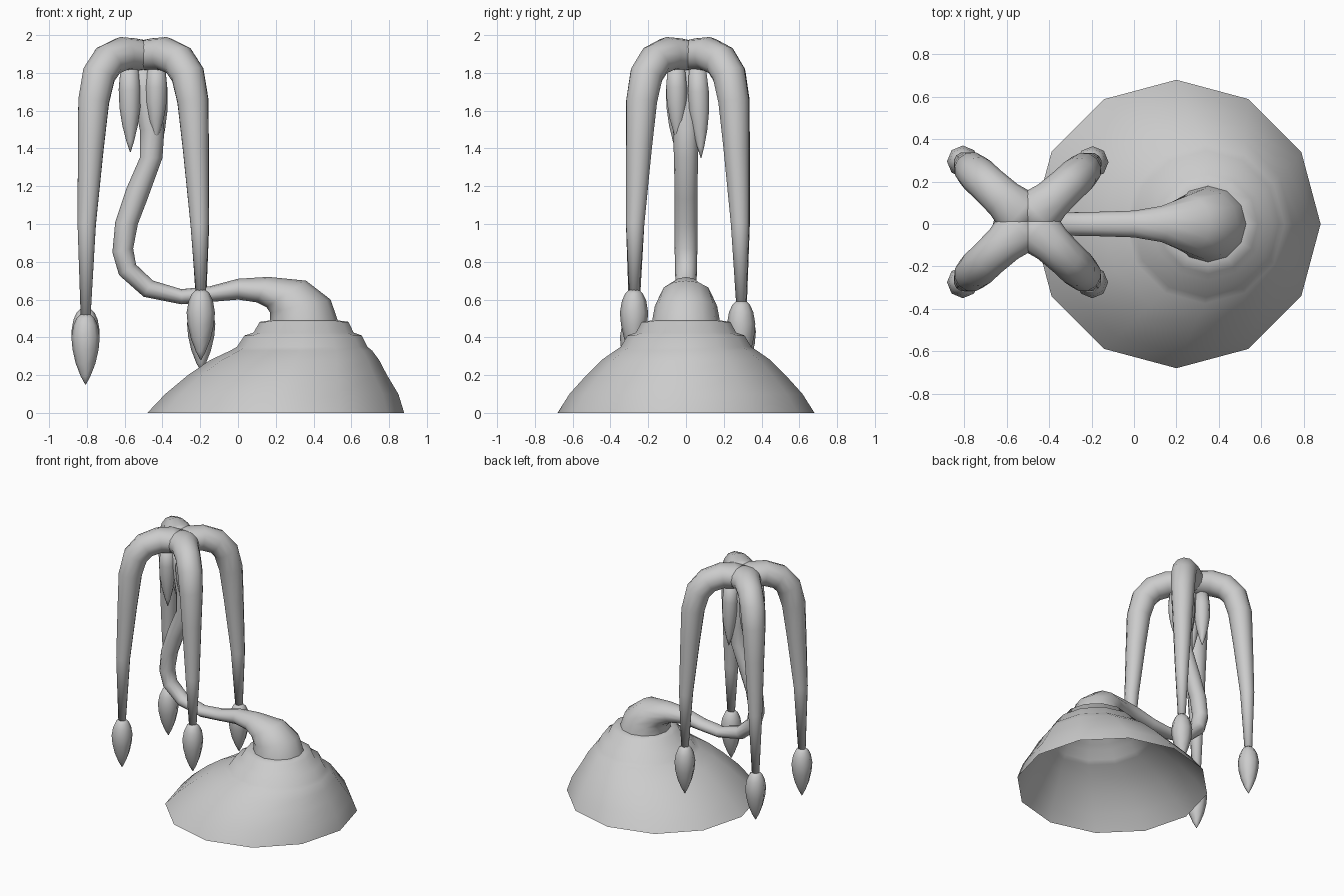
import bpy, math
from mathutils import Vector

cube = bpy.data.objects.get("Cube")
if cube:
    bpy.data.objects.remove(cube, do_unlink=True)

grey = bpy.data.materials.new("plain_grey")
grey.use_nodes = True
grey.diffuse_color = (0.6, 0.6, 0.6, 1)
grey.node_tree.nodes["Principled BSDF"].inputs["Base Color"].default_value = (0.6, 0.6, 0.6, 1)

Y, Z = Vector((0, 1, 0)), Vector((0, 0, 1))


def ring(centre, u, v, sides):
    """Closed ellipse of points spanned by the half axes u and v."""
    angles = [math.tau * i / sides for i in range(sides)]
    return [centre + u * math.cos(a) + v * math.sin(a) for a in angles]


def loft(name, rings, cap_start=True, cap_end=True):
    """Skin a list of equal rings and shade the surface smooth."""
    n = len(rings[0])
    verts = [p for r in rings for p in r]
    faces = []
    for k in range(len(rings) - 1):
        for i in range(n):
            j = (i + 1) % n
            faces.append((k * n + i, k * n + j, (k + 1) * n + j, (k + 1) * n + i))
    if cap_start:
        faces.append(tuple(reversed(range(n))))
    if cap_end:
        faces.append(tuple(range(len(verts) - n, len(verts))))
    mesh = bpy.data.meshes.new(name)
    mesh.from_pydata(verts, [], faces)
    mesh.materials.append(grey)
    for poly in mesh.polygons:
        poly.use_smooth = True
    obj = bpy.data.objects.new(name, mesh)
    bpy.context.collection.objects.link(obj)
    return obj


def spindle(name, tip, top, profile, sides=8):
    """Pointed pod from tip to top; profile holds (fraction, radius)."""
    rings = [ring(tip.lerp(top, f), Vector((r, 0, 0)), Y * r, sides) for f, r in profile]
    return loft(name, rings)


# Hollow stepped mound: (centre x, radius, height)
mound = [(.2, .68, 0), (.232, .617, .1), (.262, .527, .2), (.30, .447, .28),
         (.335, .375, .33), (.34, .345, .35), (.345, .31, .41),
         (.347, .265, .425), (.35, .235, .482), (.35, .178, .49)]
loft("mound_base", [ring(Vector((x, 0, z)), Vector((r, 0, 0)), Y * r, 12)
                    for x, r, z in mound], False, False)

# Bent stem: (outer x, outer z, inner x, inner z, half width)
stem = [(.53, .485, .17, .485, .18), (.49, .60, .17, .53, .165),
        (.36, .70, .15, .56, .135), (.16, .72, .10, .585, .085),
        (0, .71, 0, .60, .063), (-.15, .67, -.15, .587, .058),
        (-.3, .655, -.3, .575, .055), (-.45, .70, -.5, .615, .055),
        (-.54, .785, -.63, .73, .058), (-.555, .87, -.665, .85, .06),
        (-.53, 1.0, -.65, 1.01, .06), (-.48, 1.13, -.59, 1.19, .06),
        (-.4, 1.35, -.52, 1.35, .064), (-.39, 1.5, -.52, 1.5, .068),
        (-.42, 1.7, -.56, 1.7, .065), (-.44, 1.86, -.57, 1.86, .06)]
stem_rings = []
for ax, az, bx, bz, w in stem:
    a, b = Vector((ax, 0, az)), Vector((bx, 0, bz))
    stem_rings.append(ring((a + b) / 2, (a - b) / 2, Y * w, 12))
loft("bent_stem", stem_rings, False, True)

# Drooping arms: (fraction of reach, height, thickness radius, lateral radius)
arch = [(.98, 1.0, .05, .05), (.91, 1.4, .07, .07), (.86, 1.65, .084, .084),
        (.77, 1.79, .09, .09), (.61, 1.865, .091, .09), (.37, 1.9, .091, .096),
        (.15, 1.895, .088, .118), (0, 1.89, .084, .128)]
bulb_profile = [(0, .002), (.12, .026), (.3, .052), (.5, .069), (.68, .075),
                (.85, .064), (.95, .047), (1, .028)]
hub = Vector((-.5, .012, 0))
arms = {"front_right": (-.807, -.275, .52), "front_left": (-.197, -.275, .65),
        "back_left": (-.195, .292, .59), "back_right": (-.807, .295, .55)}
for side, (x, y, low) in arms.items():
    reach = Vector((x, y, 0)) - hub
    lateral = Z.cross(reach.normalized())
    path = [(1, low - .03, .026, .026)] + arch
    points = [hub + reach * f + Z * z for f, z, _, _ in path]
    rings = []
    for k, p in enumerate(points):
        along = (points[min(k + 1, len(points) - 1)] - points[max(k - 1, 0)]).normalized()
        rings.append(ring(p, lateral.cross(along) * path[k][2], lateral * path[k][3], 12))
    loft(side + "_arm", rings)
    spindle(side + "_bulb", Vector((x, y, low - .37)), Vector((x, y, low)), bulb_profile)

# Pods hanging under the hub
pod_profile = [(0, .002), (.12, .02), (.3, .041), (.5, .055), (.7, .058), (1, .045)]
pods = [(-.57, -.05, 1.38), (-.435, -.045, 1.43), (-.425, .08, 1.35), (-.57, .07, 1.40)]
for i, tip in enumerate(pods):
    top = Vector((-.5 + (.068 if tip[0] > -.5 else -.075), .06 if tip[1] > 0 else -.052, 1.85))
    spindle("hanging_pod_%d" % (i + 1), Vector(tip), top, pod_profile, 10)
